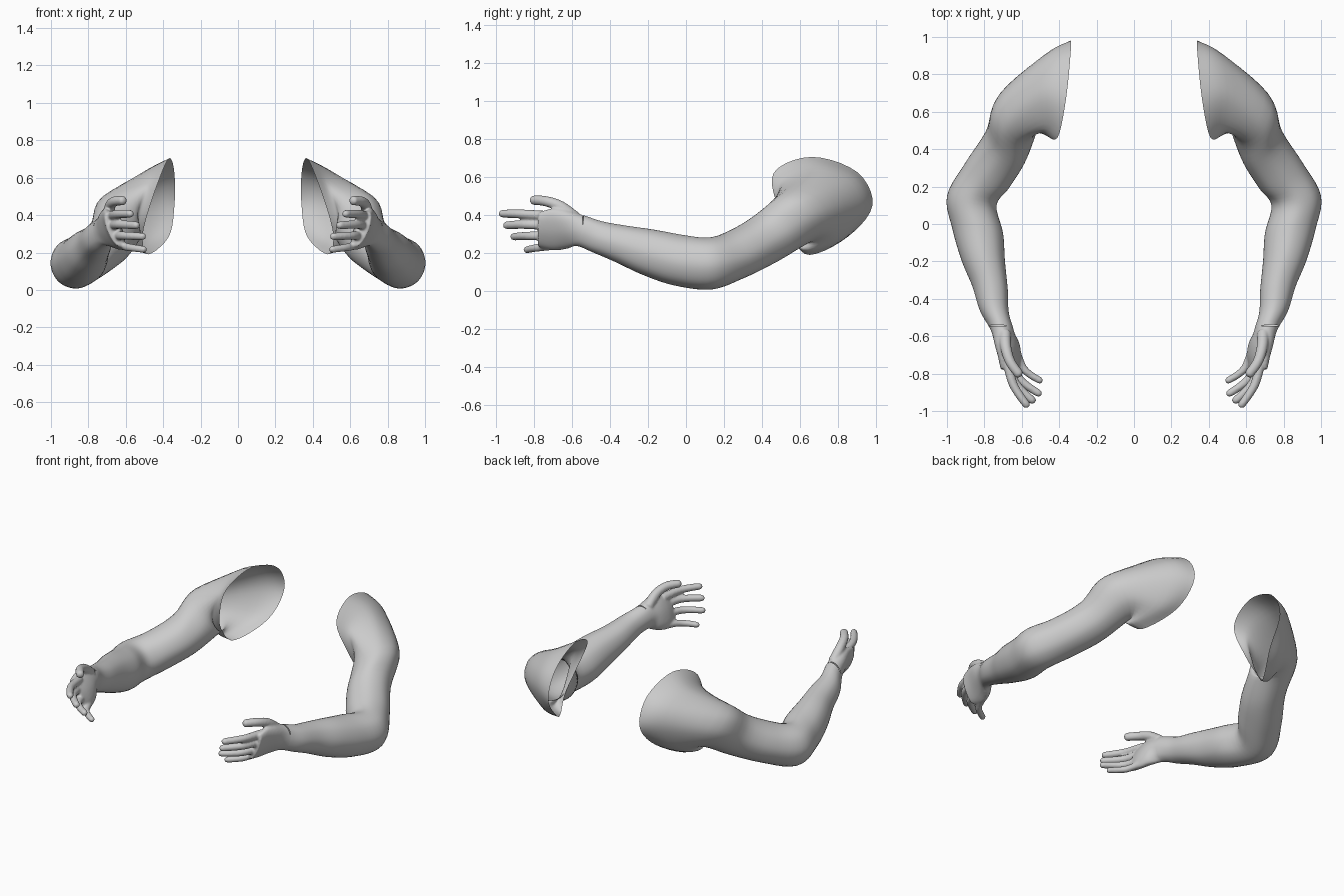
import bpy, bmesh, math
from mathutils import Vector as V

if "Cube" in bpy.data.objects:
    bpy.data.objects.remove(bpy.data.objects["Cube"])


def spline(a, b, c, d, t):
    return 0.5 * (2 * b + (c - a) * t + (2 * a - 5 * b + 4 * c - d) * t * t + (3 * b - a - 3 * c + d) * t ** 3)


def smooth_path(pts, steps, closed=False):
    n, out = len(pts), []
    for i in range(n if closed else n - 1):
        if closed:
            q = [pts[(i + k) % n] for k in (-1, 0, 1, 2)]
        else:
            q = [pts[max(i - 1, 0)], pts[i], pts[i + 1], pts[min(i + 2, n - 1)]]
        out += [spline(*q, s / steps) for s in range(steps)]
    return out if closed else out + [pts[-1].copy()]


def ellipse_rings(stations):
    """Each station: inner point, outer point, half height."""
    mids = [(V(a) + V(b)) / 2 for a, b, r in stations]
    rings = []
    for i, (a, b, r) in enumerate(stations):
        t = mids[min(i + 1, len(mids) - 1)] - mids[max(i - 1, 0)]
        A = (V(b) - V(a)) / 2
        B = t.cross(A).normalized() * r
        rings.append([mids[i] + A * math.cos(k * math.pi / 4) + B * math.sin(k * math.pi / 4) for k in range(8)])
    return rings


def refine(rings, around, along):
    rings = [smooth_path(r, around, True) for r in rings]
    cols = [smooth_path(list(c), along) for c in zip(*rings)]
    return [list(r) for r in zip(*cols)]


def add_loft(bm, rings, capped):
    vs = [[bm.verts.new(p) for p in r] for r in rings]
    n = len(vs[0])
    for a, b in zip(vs, vs[1:]):
        for j in range(n):
            k = (j + 1) % n
            bm.faces.new((a[j], a[k], b[k], b[j]))
    if capped:
        bm.faces.new(vs[0][::-1])
        bm.faces.new(vs[-1])


def add_finger(bm, pts, r):
    path = smooth_path([V(p) for p in pts], 5)
    tip_dir = (path[-1] - path[-2]).normalized()
    end = path[-1]
    path[-1] = end - tip_dir * r * 0.8
    radii = [r * (1.08 - 0.25 * i / (len(path) - 1)) for i in range(len(path))]
    path += [end - tip_dir * r * 0.3, end - tip_dir * r * 0.05, end]
    radii += [r * 0.7, r * 0.42, r * 0.1]
    rings = []
    for i, p in enumerate(path):
        t = path[min(i + 1, len(path) - 1)] - path[max(i - 1, 0)]
        A = t.cross(V((0, 0, 1))).normalized()
        B = t.cross(A).normalized()
        rings.append([p + (A * math.cos(k * math.pi / 6) + B * math.sin(k * math.pi / 6)) * radii[i] for k in range(12)])
    add_loft(bm, rings, True)


def make_object(name, bm):
    me = bpy.data.meshes.new(name)
    bm.to_mesh(me)
    bm.free()
    ob = bpy.data.objects.new(name, me)
    bpy.context.collection.objects.link(ob)
    return ob


def finish(ob):
    ob.data.shade_smooth()
    m = ob.modifiers.new("both_sides", 'MIRROR')
    m.use_mirror_merge = False


# open shoulder edge and the shoulder just outside it: back, top, front, bottom
opening = [V(p) for p in [(.34, .98, .45), (.34, .90, .625), (.365, .66, .705), (.41, .46, .62),
                          (.48, .49, .42), (.51, .56, .28), (.48, .65, .19), (.37, .85, .285)]]
shoulder = [V(p) for p in [(.47, .91, .45), (.48, .86, .575), (.50, .69, .635), (.48, .51, .575),
                           (.53, .49, .42), (.545, .54, .28), (.545, .64, .215), (.48, .82, .28)]]
# upper arm, elbow, forearm, wrist, palm
limb = [
    ((.54, .45, .36), (.715, .70, .40), .155),
    ((.585, .325, .26), (.79, .50, .28), .135),
    ((.67, .19, .20), (.90, .33, .18), .13),
    ((.735, .10, .15), (1.0, .15, .14), .137),
    ((.70, -.05, .175), (.97, -.03, .15), .135),
    ((.69, -.20, .21), (.92, -.20, .20), .122),
    ((.675, -.35, .25), (.865, -.33, .245), .10),
    ((.67, -.47, .29), (.825, -.46, .28), .085),
    ((.645, -.56, .325), (.775, -.55, .31), .083),
    ((.63, -.63, .345), (.735, -.63, .305), .108),
    ((.625, -.70, .34), (.705, -.71, .305), .118),
    ((.635, -.77, .335), (.695, -.78, .31), .098),
]
STEP = 5
rings = refine([opening, shoulder] + ellipse_rings(limb), 5, STEP)

# arm: open tube
bm = bmesh.new()
add_loft(bm, rings[:10 * STEP + 1], False)
finish(make_object("arm", bm))

# hand: palm and fingers fused
bm = bmesh.new()
add_loft(bm, rings[9 * STEP:], True)
for pts, r in [
    ([(.68, -.72, .395), (.645, -.86, .405), (.565, -.98, .407)], .025),
    ([(.675, -.72, .345), (.635, -.85, .35), (.53, -.955, .345)], .025),
    ([(.655, -.71, .29), (.61, -.83, .29), (.495, -.915, .285)], .024),
    ([(.63, -.68, .24), (.585, -.78, .228), (.49, -.845, .215)], .022),
    ([(.69, -.58, .385), (.685, -.66, .445), (.66, -.74, .473), (.605, -.815, .478)], .03),
]:
    add_finger(bm, pts, r)
hand = make_object("hand", bm)
m = hand.modifiers.new("fuse", 'REMESH')
m.mode = 'VOXEL'
m.voxel_size = 0.007
m = hand.modifiers.new("soften", 'SMOOTH')
m.factor = 0.5
m.iterations = 5
fused = bpy.data.meshes.new_from_object(hand.evaluated_get(bpy.context.evaluated_depsgraph_get()))
hand.modifiers.clear()
hand.data = fused

# trim the hidden wrist end
bm = bmesh.new()
bm.from_mesh(fused)
bmesh.ops.bisect_plane(bm, geom=bm.verts[:] + bm.edges[:] + bm.faces[:], plane_co=(0, -.545, 0),
                       plane_no=(0, 1, 0), clear_outer=True)
bm.to_mesh(fused)
bm.free()
finish(hand)
